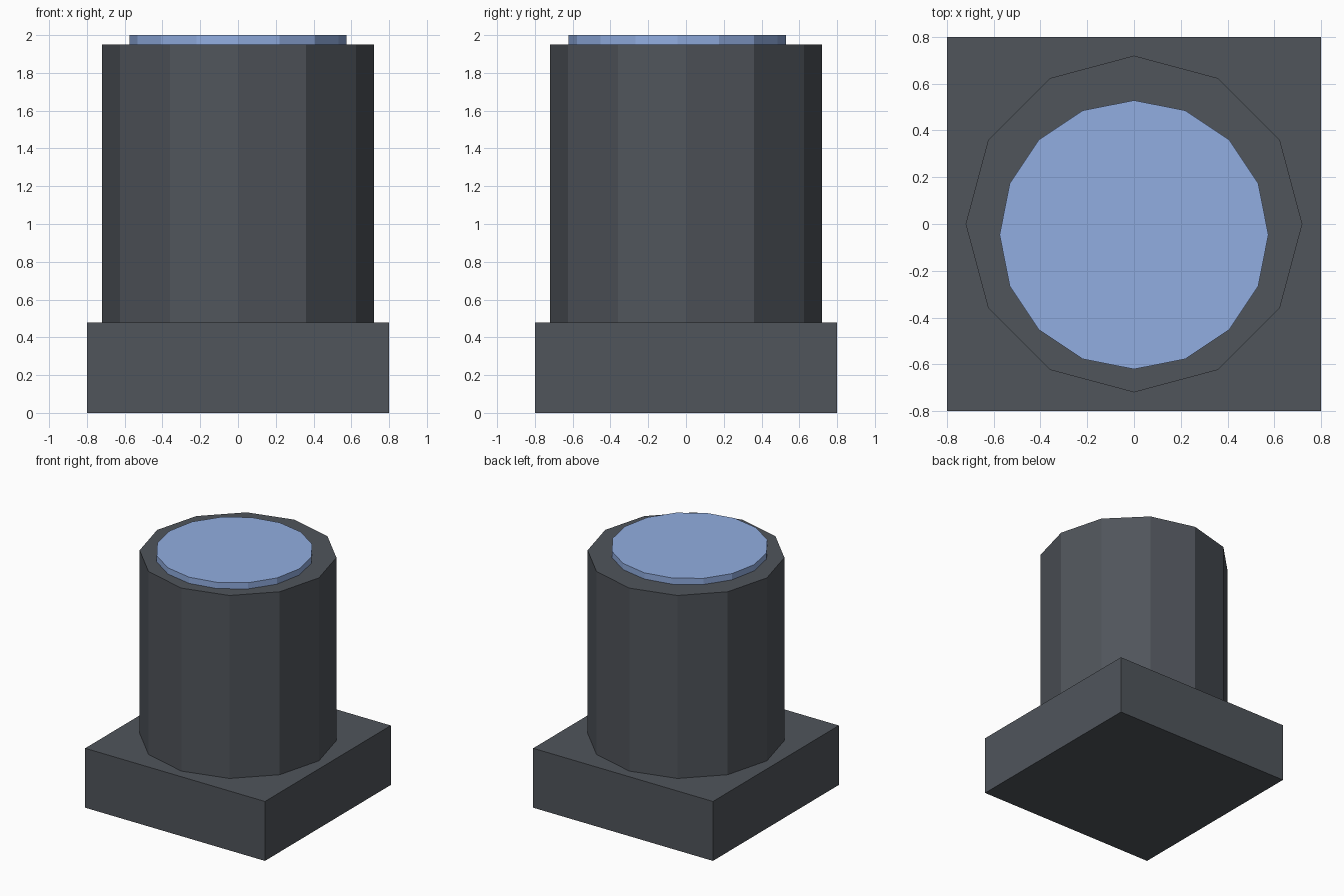
import bpy

if "Cube" in bpy.data.objects:
    bpy.data.objects.remove(bpy.data.objects["Cube"])


def material(name, rgb):
    mat = bpy.data.materials.new(name)
    mat.diffuse_color = (*rgb, 1.0)
    mat.use_nodes = True
    mat.node_tree.nodes["Principled BSDF"].inputs["Base Color"].default_value = mat.diffuse_color
    return mat


def prism(name, sides, radius, z0, z1, mat, y=0.0):
    bpy.ops.mesh.primitive_cylinder_add(
        vertices=sides, radius=radius, depth=z1 - z0,
        location=(0, y, (z0 + z1) / 2))
    obj = bpy.context.object
    obj.name = name
    obj.data.materials.append(mat)
    return obj


dark = material("dark_metal", (0.08, 0.09, 0.105))
blue = material("blue_glass", (0.285, 0.42, 0.75))

BASE_TOP, BODY_TOP, TOP = 0.478, 1.95, 2.0

# Square base block
bpy.ops.mesh.primitive_cube_add(size=1, location=(0, 0, BASE_TOP / 2))
base = bpy.context.object
base.name = "base"
base.scale = (1.6, 1.6, BASE_TOP)
bpy.ops.object.transform_apply(location=False, rotation=False, scale=True)
base.data.materials.append(dark)

# Twelve-sided body standing on the base
prism("body", 12, 0.72, BASE_TOP, BODY_TOP, dark)

# Sixteen-sided lens disc, set slightly off centre
prism("lens", 16, 0.575, BODY_TOP, TOP, blue, y=-0.046)
